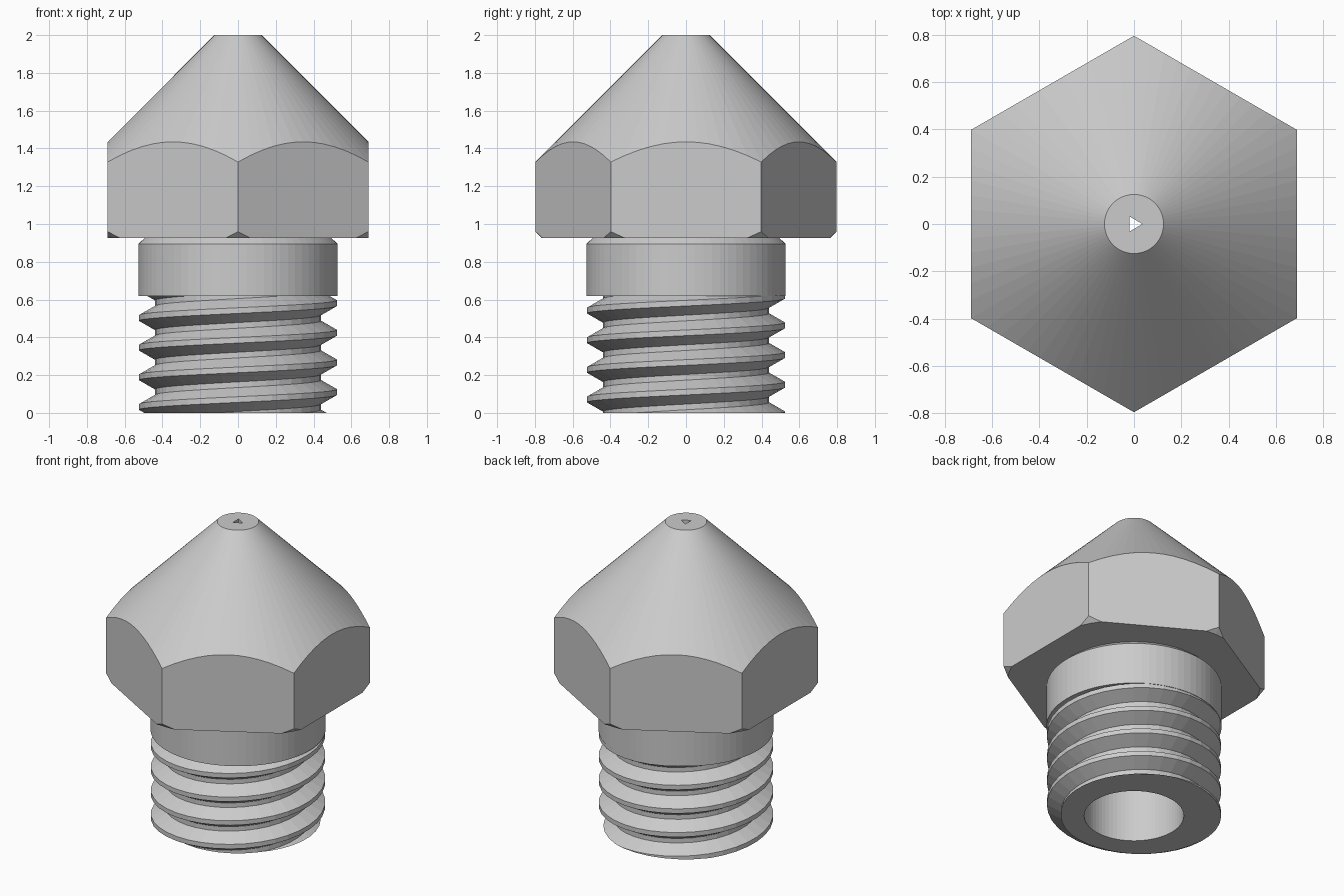
import bpy, bmesh
from math import pi, cos, sin, radians

STEPS = 72          # samples round each turned part
APOTHEM = 0.69      # half width across the hexagon flats
BORE = 0.3
MAJOR, MINOR, PITCH = 0.525, 0.44, 0.157

cube = bpy.data.objects.get("Cube")
if cube:
    bpy.data.objects.remove(cube, do_unlink=True)

metal = bpy.data.materials.new("grey metal")
metal.use_nodes = True
colour = (0.6, 0.6, 0.6, 1)
metal.diffuse_color = colour
metal.node_tree.nodes["Principled BSDF"].inputs["Base Color"].default_value = colour


def finish(name, bm):
    mesh = bpy.data.meshes.new(name)
    bm.to_mesh(mesh)
    bm.free()
    mesh.materials.append(metal)
    obj = bpy.data.objects.new(name, mesh)
    bpy.context.collection.objects.link(obj)
    return obj


def polygon_radius(angle, sides, apothem, corner):
    """Polar radius of a regular polygon with one corner at the given angle."""
    half = pi / sides
    a = (angle - corner) % (2 * half) - half
    return apothem / cos(a)


def loft(name, rings):
    """Join rings; each ring maps an angle to (radius, height)."""
    bm = bmesh.new()
    rows = []
    for ring in rings:
        row = []
        for i in range(STEPS):
            a = 2 * pi * i / STEPS
            r, z = ring(a)
            row.append(bm.verts.new((r * cos(a), r * sin(a), z)))
        rows.append(row)
    for low, high in zip(rows, rows[1:]):
        for i in range(STEPS):
            j = (i + 1) % STEPS
            bm.faces.new((low[i], low[j], high[j], high[i]))
    bmesh.ops.remove_doubles(bm, verts=bm.verts, dist=1e-5)
    return finish(name, bm)


def circle(r, z):
    return lambda a: (r, z)


def hexagon(a):
    return polygon_radius(a, 6, APOTHEM, radians(90))


def orifice(z):
    return lambda a: (polygon_radius(a, 3, 0.018, radians(120)), z)


# Hexagonal head with chamfered lower corners and conical tip
BASE, CHAMFER = 0.925, 0.762
loft("hex_head_and_tip", [
    circle(0.46, BASE),
    lambda a: (min(hexagon(a), CHAMFER), BASE),
    lambda a: (hexagon(a), BASE + max(0, hexagon(a) - CHAMFER)),
    lambda a: (hexagon(a), 2.125 - hexagon(a)),
    circle(0.125, 2),
    orifice(2),
])

# Inner bore, narrowing to the small orifice
loft("bore", [orifice(2), orifice(1.7), circle(BORE, 1.52), circle(BORE, 0)])

# Plain collar below the head
loft("collar", [
    circle(0.42, 0.62), circle(0.527, 0.62),
    circle(0.527, 0.895), circle(0.495, BASE),
])


# Screw thread: a helical surface trimmed flat at both ends
def thread():
    bm = bmesh.new()
    sides, turns = 36, 8
    profile = [(MAJOR, -0.015), (MAJOR, 0.015),
               (MINOR, PITCH / 2 - 0.015), (MINOR, PITCH / 2 + 0.015)]
    count = len(profile)
    columns = []
    for i in range(sides):
        a = 2 * pi * i / sides
        column = []
        for k in range(count * turns):
            r, dz = profile[k % count]
            z = 0.11 + PITCH * (i / sides + k // count - 2) + dz
            column.append(bm.verts.new((r * cos(a), r * sin(a), z)))
        columns.append(column)
    for i in range(sides):
        # After a full turn the surface joins one pitch higher
        nxt = columns[i + 1] if i + 1 < sides else columns[0][count:]
        for k in range(len(nxt) - 1):
            here = columns[i]
            bm.faces.new((here[k], nxt[k], nxt[k + 1], here[k + 1]))
    for height, direction in ((0, 1), (0.635, -1)):
        bmesh.ops.bisect_plane(
            bm, geom=bm.verts[:] + bm.edges[:] + bm.faces[:], dist=1e-6,
            plane_co=(0, 0, height), plane_no=(0, 0, direction), clear_inner=True)
    # Flat end ring between the thread and the bore
    rim = [e for e in bm.edges if e.is_boundary
           and all(abs(v.co.z) < 1e-4 for v in e.verts)]
    inner = [bm.verts.new((BORE * cos(2 * pi * i / STEPS),
                           BORE * sin(2 * pi * i / STEPS), 0)) for i in range(STEPS)]
    hole = [bm.edges.new((inner[i - 1], inner[i])) for i in range(STEPS)]
    bmesh.ops.triangle_fill(bm, use_beauty=True, edges=rim + hole, normal=(0, 0, -1))
    return finish("screw_thread", bm)


thread()
